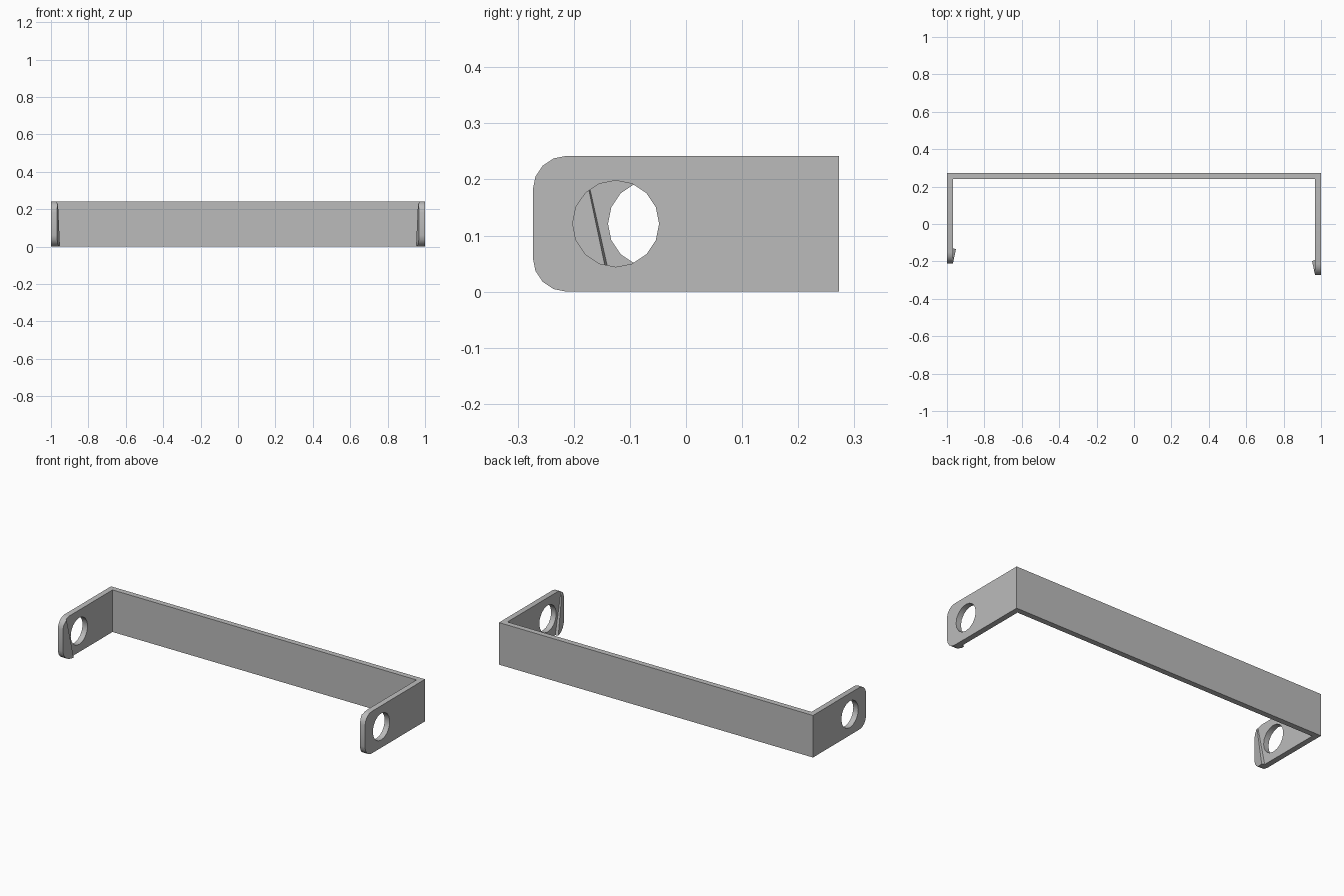
import bpy
import bmesh
import math
from mathutils import Vector

HEIGHT = 0.242
BACK = 0.273
WALL = 0.032
INNER = 1 - WALL
TIPS = {1: -0.273, -1: -0.21}   # front end of each arm, keyed by side

if "Cube" in bpy.data.objects:
    bpy.data.objects.remove(bpy.data.objects["Cube"])

GREY = (0.5, 0.5, 0.5, 1)
grey = bpy.data.materials.new("plain grey")
grey.use_nodes = True
grey.diffuse_color = GREY
grey.node_tree.nodes["Principled BSDF"].inputs["Base Color"].default_value = GREY


def rounded_prism(outline):
    """Extrude a plan outline upwards and round the front ends."""
    bm = bmesh.new()
    face = bm.faces.new([bm.verts.new((x, y, 0)) for x, y in outline])
    top = bmesh.ops.extrude_face_region(bm, geom=[face])["geom"]
    bmesh.ops.translate(bm, vec=(0, 0, HEIGHT),
                        verts=[v for v in top if isinstance(v, bmesh.types.BMVert)])
    bmesh.ops.recalc_face_normals(bm, faces=bm.faces)
    ends = [e for e in bm.edges
            if all(v.co.y < -0.2 for v in e.verts)
            and abs(e.verts[0].co.z - e.verts[1].co.z) < 0.001]
    bmesh.ops.bevel(bm, geom=ends, offset=0.06, segments=4, profile=0.5,
                    affect='EDGES')
    return bm


def finish(bm, name):
    bmesh.ops.recalc_face_normals(bm, faces=bm.faces)
    mesh = bpy.data.meshes.new(name)
    bm.to_mesh(mesh)
    bm.free()
    mesh.materials.append(grey)
    obj = bpy.data.objects.new(name, mesh)
    bpy.context.collection.objects.link(obj)
    return obj


def activate(obj):
    bpy.ops.object.select_all(action='DESELECT')
    obj.select_set(True)
    bpy.context.view_layer.objects.active = obj


# Back wall with two arms of unequal length
bracket = finish(rounded_prism([
    (-1, BACK), (-1, TIPS[-1]), (-INNER, TIPS[-1]), (-INNER, BACK - WALL),
    (INNER, BACK - WALL), (INNER, TIPS[1]), (1, TIPS[1]), (1, BACK)]), "bracket")

# Round hole through each arm
for side, tip in TIPS.items():
    bpy.ops.mesh.primitive_cylinder_add(
        vertices=16, radius=0.077, depth=0.2,
        location=(side, tip + 0.148, HEIGHT / 2), rotation=(0, math.pi / 2, 0))
    cutter = bpy.context.object
    cutter.name = "hole_cutter"
    cutter.hide_render = True
    cutter.data.materials.append(grey)
    cut = bracket.modifiers.new("hole", 'BOOLEAN')
    cut.operation = 'DIFFERENCE'
    cut.solver = 'EXACT'
    cut.object = cutter
    activate(bracket)
    bpy.ops.object.modifier_apply(modifier=cut.name)
    bpy.data.objects.remove(cutter)

# Slanted catch inside each arm end: a ramp with a leaning back face
parts = [bracket]
for side, tip in TIPS.items():
    base, crest = side * INNER, side * (INNER - 0.03)
    bm = rounded_prism([(base, tip), (crest, tip),
                        (crest, tip + 0.12), (base, tip + 0.12)])
    planes = [((base, tip, 0), (-side, -0.213, 0)),
              ((base, tip + 0.08, 0), (-side * 0.3, 1, 0.225))]
    for point, normal in planes:
        bmesh.ops.bisect_plane(bm, geom=bm.verts[:] + bm.edges[:] + bm.faces[:],
                               dist=0.00001, plane_co=point,
                               plane_no=Vector(normal).normalized(), clear_outer=True)
        rim = [e for e in bm.edges if e.is_boundary]
        bmesh.ops.holes_fill(bm, edges=rim, sides=0)
    parts.append(finish(bm, "left_catch" if side > 0 else "right_catch"))

for part in parts:
    activate(part)
    bpy.ops.object.shade_smooth_by_angle(angle=math.radians(30))
